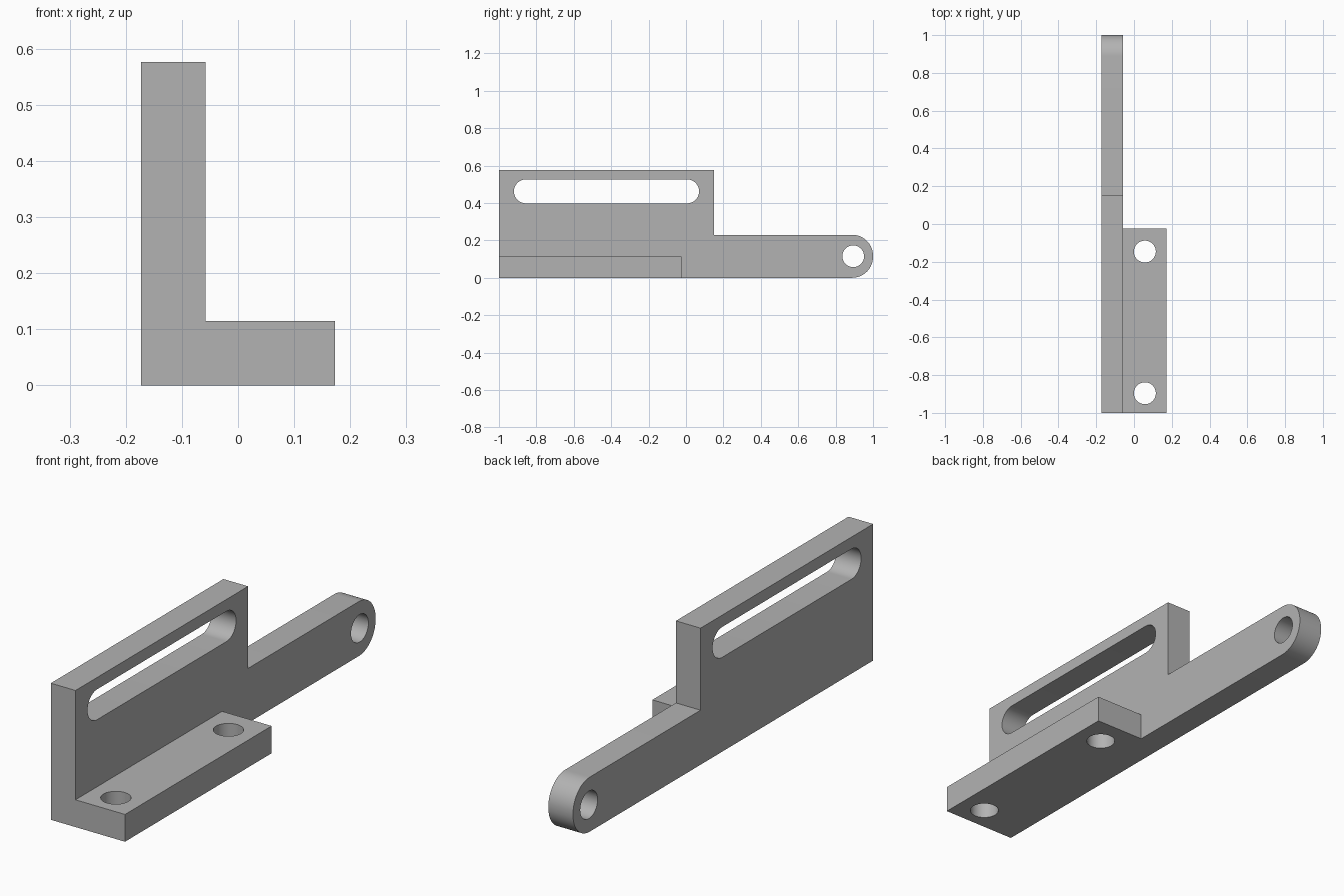
import bpy, bmesh
from math import pi, cos, sin
from mathutils import Vector

cube = bpy.data.objects.get("Cube")
if cube:
    bpy.data.objects.remove(cube, do_unlink=True)

grey = bpy.data.materials.new("plain grey")
grey.use_nodes = True
colour = (0.45, 0.45, 0.45, 1)
grey.diffuse_color = colour
grey.node_tree.nodes["Principled BSDF"].inputs["Base Color"].default_value = colour

LEFT, INNER, RIGHT = -0.173, -0.058, 0.173
FLANGE_TOP, ARM_TOP, WEB_TOP = 0.115, 0.23, 0.576
WEB_END, FLANGE_END = 0.15, -0.023
HOLE = 0.058


def arc(a, b, r, start, end, steps=24):
    """Points on an arc around (a, b), angles in radians."""
    angles = [start + (end - start) * i / steps for i in range(steps + 1)]
    return [(a + r * cos(t), b + r * sin(t)) for t in angles]


def prism(name, points, low, high, axis):
    """Extrude a closed profile along x (points are y, z) or z (points are x, y)."""
    bm = bmesh.new()
    if axis == "x":
        place, push = (lambda p: (low, p[0], p[1])), Vector((high - low, 0, 0))
    else:
        place, push = (lambda p: (p[0], p[1], low)), Vector((0, 0, high - low))
    face = bm.faces.new([bm.verts.new(place(p)) for p in points])
    result = bmesh.ops.extrude_face_region(bm, geom=[face], use_keep_orig=True)
    moved = [v for v in result["geom"] if isinstance(v, bmesh.types.BMVert)]
    bmesh.ops.translate(bm, vec=push, verts=moved)
    bmesh.ops.recalc_face_normals(bm, faces=bm.faces)
    mesh = bpy.data.meshes.new(name)
    bm.to_mesh(mesh)
    bm.free()
    mesh.materials.append(grey)
    obj = bpy.data.objects.new(name, mesh)
    bpy.context.collection.objects.link(obj)
    return obj


def combine(target, other, operation):
    """Apply a boolean and remove the helper."""
    mod = target.modifiers.new(operation.lower(), "BOOLEAN")
    mod.operation, mod.solver, mod.object = operation, "EXACT", other
    bpy.context.view_layer.objects.active = target
    bpy.ops.object.modifier_apply(modifier=mod.name)
    bpy.data.objects.remove(other, do_unlink=True)


# Upright plate with its low, round-ended arm
r = 0.112
outline = [(-1, 0)]
outline += arc(1 - r, r, r, -pi / 2, 0, 16)
outline += arc(1 - r, ARM_TOP - r, r, 0, pi / 2, 16)
outline += [(WEB_END, ARM_TOP), (WEB_END, WEB_TOP), (-1, WEB_TOP)]
bracket = prism("bracket", outline, LEFT, INNER, "x")

# Foot flange, joined into one solid
foot = [(LEFT, -1), (RIGHT, -1), (RIGHT, FLANGE_END), (LEFT, FLANGE_END)]
combine(bracket, prism("foot_flange", foot, 0, FLANGE_TOP, "z"), "UNION")

# Long adjustment slot
s, z = 0.064, 0.462
slot = arc(0.07 - s, z, s, -pi / 2, pi / 2) + arc(s - 0.92, z, s, pi / 2, 3 * pi / 2)
combine(bracket, prism("slot_cutter", slot, LEFT - 0.1, INNER + 0.1, "x"), "DIFFERENCE")

# Pivot hole in the arm
pivot = arc(0.894, ARM_TOP / 2, HOLE, 0, 2 * pi, 48)[:-1]
combine(bracket, prism("pivot_cutter", pivot, LEFT - 0.1, INNER + 0.1, "x"), "DIFFERENCE")

# Mounting holes in the flange
for y in (-0.896, -0.146):
    hole = arc((INNER + RIGHT) / 2, y, HOLE, 0, 2 * pi, 48)[:-1]
    combine(bracket, prism("bolt_cutter", hole, -0.1, FLANGE_TOP + 0.1, "z"), "DIFFERENCE")

# Smooth the round walls, keep the corners crisp
bpy.ops.object.select_all(action="DESELECT")
bracket.select_set(True)
bpy.context.view_layer.objects.active = bracket
bpy.ops.object.shade_smooth_by_angle(angle=pi / 6)
